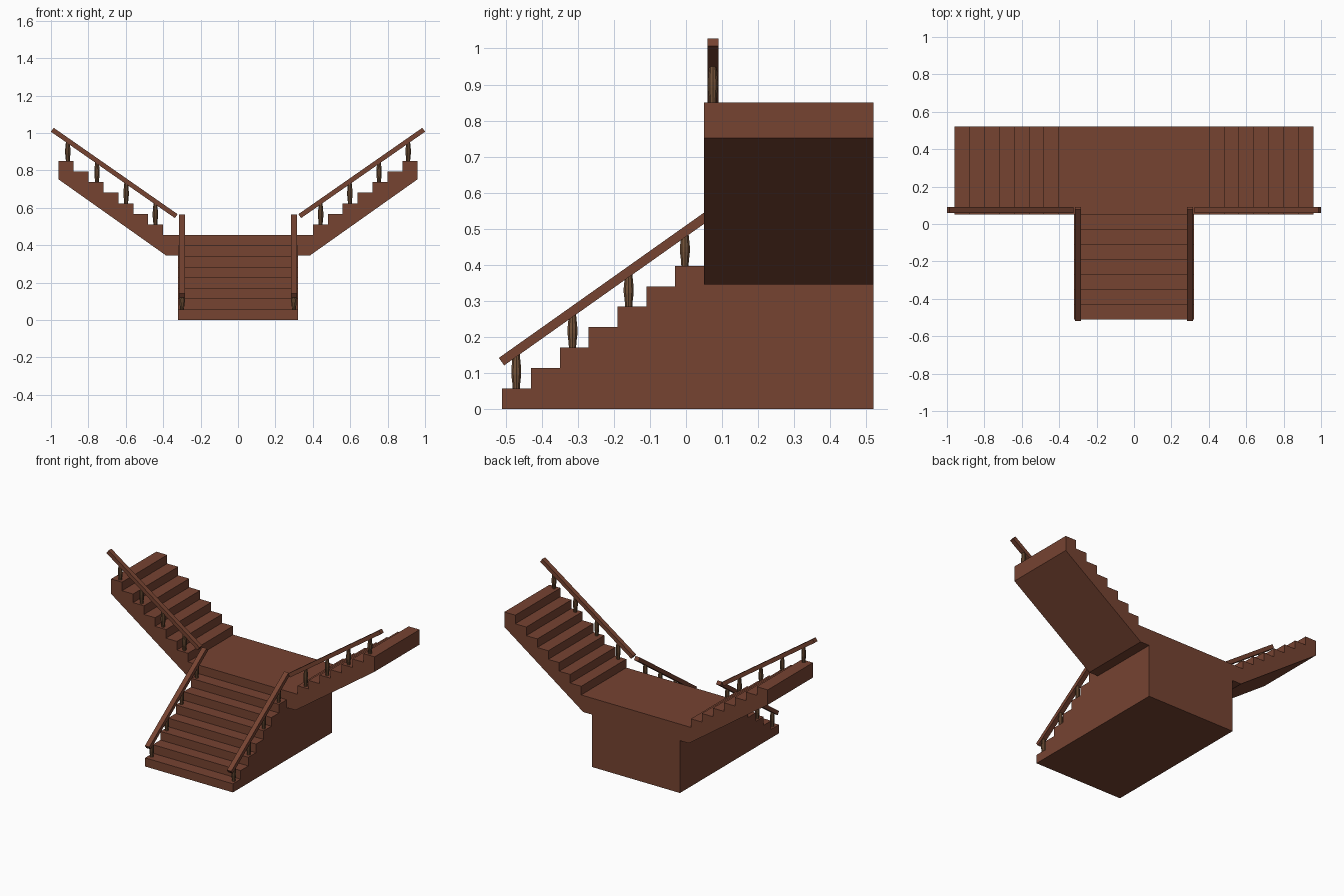
import bpy, bmesh, math
from mathutils import Vector

if "Cube" in bpy.data.objects:
    bpy.data.objects.remove(bpy.data.objects["Cube"])

RISE, RUN = 0.0567, 0.08


def material(name, rgb):
    m = bpy.data.materials.new(name)
    m.diffuse_color = (*rgb, 1)
    m.use_nodes = True
    m.node_tree.nodes["Principled BSDF"].inputs["Base Color"].default_value = m.diffuse_color
    return m


wood = material("red_brown_wood", (0.18, 0.056, 0.031))
turned = material("turned_wood", (0.17, 0.085, 0.04))


def finish(name, bm, mat):
    bmesh.ops.recalc_face_normals(bm, faces=bm.faces)
    me = bpy.data.meshes.new(name)
    bm.to_mesh(me)
    bm.free()
    me.materials.append(mat)
    ob = bpy.data.objects.new(name, me)
    bpy.context.collection.objects.link(ob)
    return ob


def prism(name, pts, place, depth, mat):
    """Extrude a closed profile; place() maps (u, v) to 3D."""
    bm = bmesh.new()
    f = bm.faces.new([bm.verts.new(place(u, v)) for u, v in pts])
    g = bmesh.ops.extrude_face_region(bm, geom=[f])
    verts = [e for e in g["geom"] if isinstance(e, bmesh.types.BMVert)]
    bmesh.ops.translate(bm, verts=verts, vec=depth)
    return finish(name, bm, mat)


def steps(start, z, count):
    pts = []
    for i in range(count):
        u = start + i * RUN
        pts += [(u, z + i * RISE), (u, z + (i + 1) * RISE)]
    return pts


def rail_profile(a, b, t=0.0255):
    a, b = Vector(a), Vector(b)
    d = (b - a).normalized()
    n = Vector((-d.y, d.x)) * t / 2
    return [a - n, b - n, b + n, a + n]


def baluster(name, x, y, z, height=0.105, sides=10):
    profile = [(0.0105, 0), (0.0115, 0.15), (0.0145, 0.4),
               (0.0145, 0.55), (0.012, 0.8), (0.010, 1)]
    bm = bmesh.new()
    rings = [[bm.verts.new((x + r * math.cos(2 * math.pi * k / sides),
                            y + r * math.sin(2 * math.pi * k / sides),
                            z + h * height)) for k in range(sides)]
             for r, h in profile]
    for lo, hi in zip(rings, rings[1:]):
        for k in range(sides):
            j = (k + 1) % sides
            bm.faces.new((lo[k], lo[j], hi[j], hi[k]))
    bm.faces.new(rings[0])
    bm.faces.new(rings[-1])
    finish(name, bm, turned)


# lower flight and landing block
LAND = 8 * RISE
prism("lower_flight_and_landing",
      steps(-0.51, 0, 8) + [(0.52, LAND), (0.52, 0)],
      lambda u, v: (-0.32, u, v), (0.64, 0, 0), wood)

for side, s in (("left", -1), ("right", 1)):
    # upper side flight with sloping underside
    flight = [(0.32, LAND)] + steps(0.40, LAND, 7) + [
        (0.96, LAND + 7 * RISE), (0.96, 0.752), (0.385, 0.345), (0.32, 0.345)]
    prism(side + "_upper_flight", flight,
          lambda u, v: (s * u, 0.05, v), (0, 0.47, 0), wood)

    # handrails
    prism(side + "_lower_handrail",
          rail_profile((-0.512, 0.131), (0.084, 0.553)),
          lambda u, v: (s * 0.299 - 0.016, u, v), (0.032, 0, 0), wood)
    prism(side + "_upper_handrail",
          rail_profile((0.330, 0.555), (0.993, 1.017)),
          lambda u, v: (s * u, 0.059, v), (0, 0.031, 0), wood)

    # balusters on every second step
    for i in range(4):
        baluster(f"{side}_lower_baluster_{i + 1}", s * 0.299,
                 -0.471 + i * 0.156, RISE * (1 + 2 * i), 0.096)
        baluster(f"{side}_upper_baluster_{i + 1}", s * (0.442 + i * 0.156),
                 0.0745, LAND + RISE * (1 + 2 * i), 0.112 - 0.003 * i)
